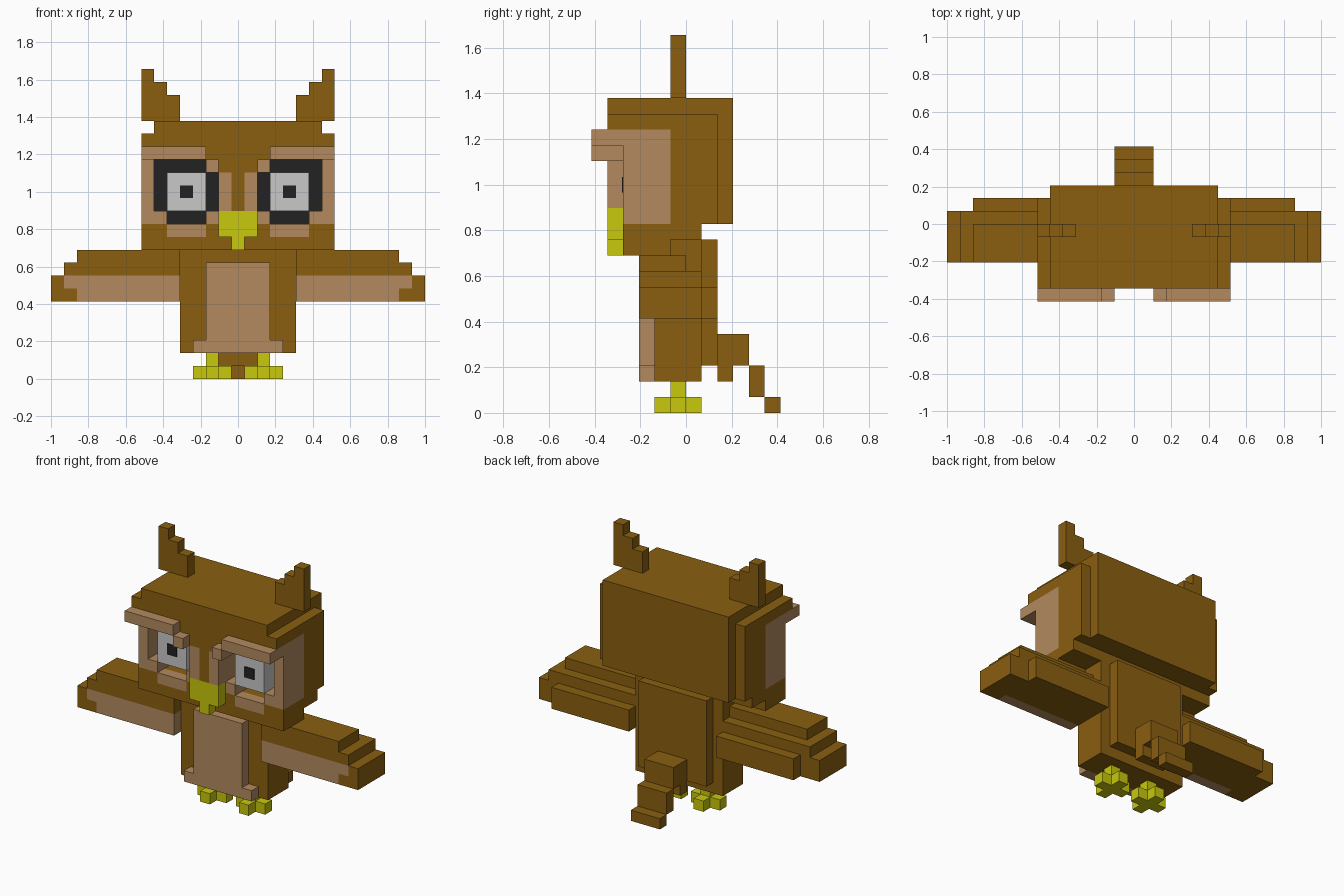
import bpy, bmesh
from mathutils import Matrix, Vector

if "Cube" in bpy.data.objects:
    bpy.data.objects.remove(bpy.data.objects["Cube"])

U = 2 / 29  # one block of the grid


def material(name, rgb):
    m = bpy.data.materials.new(name)
    m.diffuse_color = (*rgb, 1)
    m.use_nodes = True
    m.node_tree.nodes["Principled BSDF"].inputs["Base Color"].default_value = m.diffuse_color
    return m


BROWN = material("brown", (0.254, 0.114, 0.005))
TAN = material("tan", (0.451, 0.254, 0.114))
YELLOW = material("yellow", (0.58, 0.58, 0.004))
BLACK = material("black", (0.016, 0.016, 0.016))
WHITE = material("light_grey", (0.578, 0.578, 0.578))


def part(name, mat, boxes, mirror=False):
    """Boxes given as (x0, x1, y0, y1, z0, z1) in blocks; optionally mirrored in x."""
    bm = bmesh.new()
    for x0, x1, y0, y1, z0, z1 in boxes:
        centre = Vector((x0 + x1, y0 + y1, z0 + z1)) * U / 2
        size = Vector((x1 - x0, y1 - y0, z1 - z0)) * U
        bmesh.ops.create_cube(bm, size=1, matrix=Matrix.Translation(centre) @ Matrix.Diagonal((*size, 1)))
    mesh = bpy.data.meshes.new(name)
    bm.to_mesh(mesh)
    bm.free()
    mesh.materials.append(mat)
    ob = bpy.data.objects.new(name, mesh)
    bpy.context.collection.objects.link(ob)
    if mirror:
        mod = ob.modifiers.new("mirror", 'MIRROR')
        mod.use_mirror_merge = False
    return ob


# Feet: a plus of toes and a short leg
part("foot", YELLOW, [(1.5, 2.5, -2, 1, 0, 1), (0.5, 1.5, -1, 0, 0, 1),
                      (2.5, 3.5, -1, 0, 0, 1), (1.5, 2.5, -1, 0, 1, 2)], True)

# Body with back panel, belly plate and stepped tail
part("body", BROWN, [(-4.5, 4.5, -2, 1, 2, 11), (-3.5, 3.5, 1, 2, 3, 11)])
part("belly", TAN, [(-2.5, 2.5, -3, -2, 2, 9), (-3.5, -2.5, -3, -2, 2, 3), (2.5, 3.5, -3, -2, 2, 3)])
part("tail", BROWN, [(-1.5, 1.5, 2, 4, 3, 5), (-1.5, 1.5, 2, 3, 2, 3),
                     (-1.5, 1.5, 4, 5, 1, 3), (-1.5, 1.5, 5, 6, 0, 1)])

# Wings: stepped feathers, tan along the lower front edge
part("wing", BROWN, [(4.5, 12.5, -3, 0, 9, 10), (4.5, 13.5, -3, 1, 8, 9),
                     (4.5, 14.5, -2, 1, 6, 8), (4.5, 12.5, 1, 2, 6, 8),
                     (13.5, 14.5, -3, -2, 6, 8), (12.5, 13.5, -3, -2, 6, 7)], True)
part("wing_front", TAN, [(4.5, 13.5, -3, -2, 7, 8), (4.5, 12.5, -3, -2, 6, 7)], True)

# Head: crown, back, core and chin
part("head", BROWN, [(-6.5, 6.5, -5, 3, 19, 20), (-7.5, 7.5, -5, 2, 18, 19),
                     (-6.5, 6.5, 2, 3, 12, 19), (-7.5, 7.5, -1, 2, 12, 18),
                     (-7.5, 7.5, -3, 1, 11, 12), (-7.5, 7.5, -4, -1, 10, 11),
                     (-2.5, 2.5, -4, -3, 11, 12)])
part("cheek", BROWN, [(5.5, 7.5, -4, -3, 11, 12)], True)
part("nose_bridge", BROWN, [(-0.5, 0.5, -5, -1, 13, 18), (-1.5, 1.5, -5, -1, 16, 17),
                            (-2.5, 2.5, -5, -1, 17, 18), (-1.5, 1.5, -4, -1, 12, 13)])
part("ear_tuft", BROWN, [(4.5, 7.5, -1, 0, 20, 22), (5.5, 7.5, -1, 0, 22, 23),
                         (6.5, 7.5, -1, 0, 23, 24)], True)

# Tan eye surround and overhanging brow
part("eye_surround", TAN, [(6.5, 7.5, -4, -1, 12, 18), (5.5, 6.5, -4, -2, 12, 13),
                           (1.5, 2.5, -4, -2, 12, 13), (2.5, 5.5, -4, -3, 11, 12),
                           (0.5, 1.5, -5, -2, 13, 16)], True)
part("brow", TAN, [(2.5, 7.5, -6, -4, 17, 18), (2.5, 6.5, -4, -1, 17, 18),
                   (1.5, 2.5, -6, -4, 16, 17), (1.5, 2.5, -6, -5, 17, 17.01)], True)

# Eyes standing in dark sockets
part("eye_socket", BLACK, [(1.5, 6.5, -2, -1, 12, 17)], True)
part("eye", WHITE, [(2.5, 5.5, -4, -2, 13, 16)], True)
part("pupil", BLACK, [(3.5, 4.5, -4.08, -4, 14, 15)], True)

# Beak
part("beak", YELLOW, [(-1.5, 1.5, -5, -4, 11, 13), (-0.5, 0.5, -5, -4, 10, 11)])
